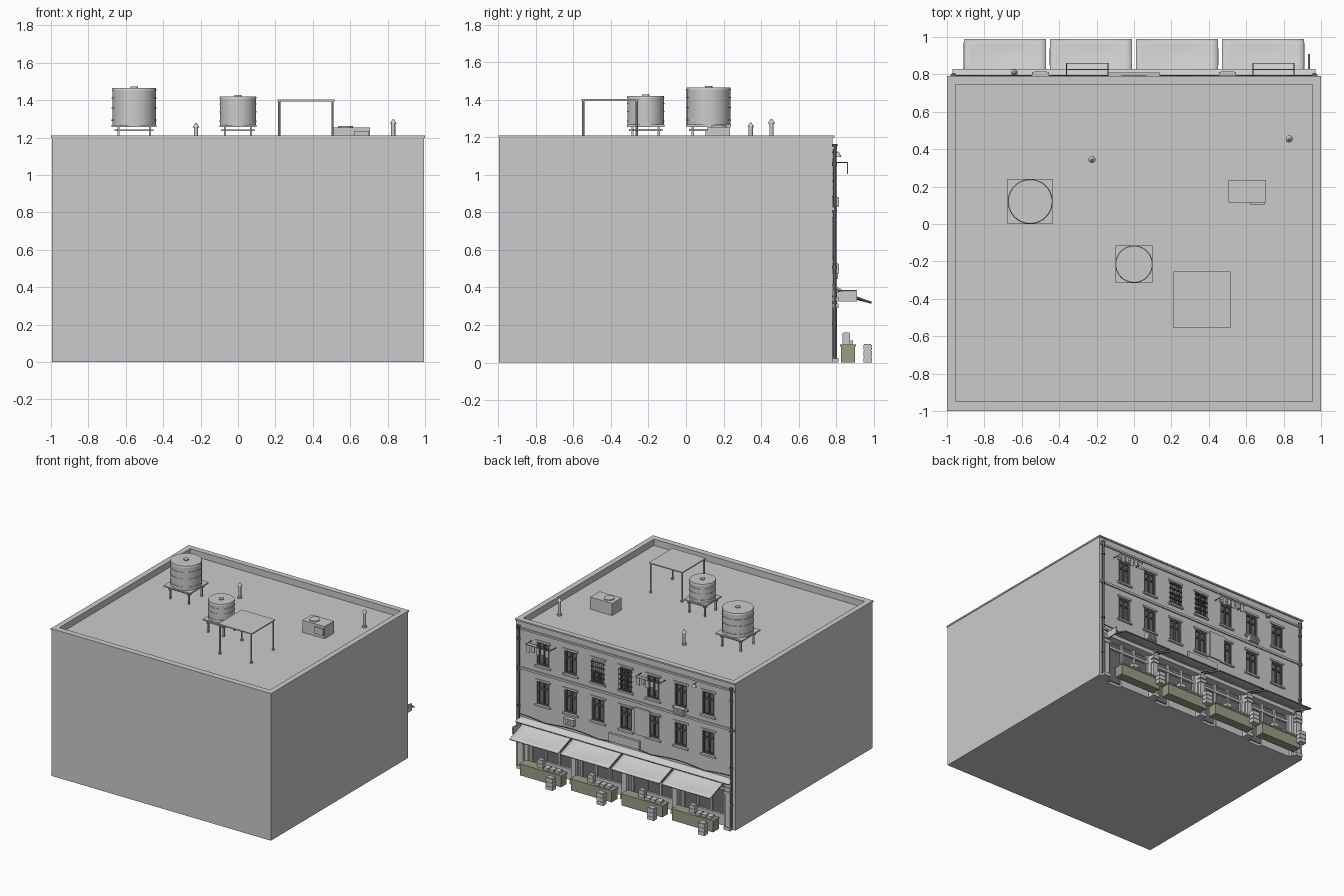
import bpy, bmesh, math
from mathutils import Matrix, Vector

if "Cube" in bpy.data.objects:
    bpy.data.objects.remove(bpy.data.objects["Cube"])

WALL = 0.78      # y of the shop facade
ROOF = 1.155     # roof deck height


class Part:
    """Collects boxes, cylinders and rods into one named mesh object."""
    def __init__(self, name):
        self.name, self.bm = name, bmesh.new()

    def box(self, x0, x1, y0, y1, z0, z1, rot=0.0):
        c = Vector(((x0 + x1) / 2, (y0 + y1) / 2, (z0 + z1) / 2))
        m = Matrix.Translation(c) @ Matrix.Rotation(rot, 4, 'X') @ Matrix.Diagonal((x1 - x0, y1 - y0, z1 - z0, 1))
        bmesh.ops.create_cube(self.bm, size=1, matrix=m)
        return self

    def cyl(self, x, y, z0, z1, r, r2=None, n=12):
        bmesh.ops.create_cone(self.bm, cap_ends=True, segments=n, radius1=r, radius2=r if r2 is None else r2,
                              depth=z1 - z0, matrix=Matrix.Translation((x, y, (z0 + z1) / 2)))
        return self

    def rod(self, a, b, r=0.003, n=6):
        a, b = Vector(a), Vector(b)
        q = (b - a).to_track_quat('Z', 'Y').to_matrix().to_4x4()
        bmesh.ops.create_cone(self.bm, cap_ends=True, segments=n, radius1=r, radius2=r,
                              depth=(b - a).length, matrix=Matrix.Translation((a + b) / 2) @ q)
        return self

    def done(self, smooth=False, mat=None):
        me = bpy.data.meshes.new(self.name)
        self.bm.to_mesh(me)
        self.bm.free()
        ob = bpy.data.objects.new(self.name, me)
        bpy.context.collection.objects.link(ob)
        if mat:
            me.materials.append(mat)
        if smooth:
            bpy.ops.object.select_all(action='DESELECT')
            ob.select_set(True)
            bpy.context.view_layer.objects.active = ob
            bpy.ops.object.shade_smooth_by_angle(angle=math.radians(40))
        return ob


def color(name, rgb):
    m = bpy.data.materials.new(name)
    m.diffuse_color = (*rgb, 1)
    m.use_nodes = True
    m.node_tree.nodes["Principled BSDF"].inputs["Base Color"].default_value = m.diffuse_color
    return m


green = color("counter_paint", (0.33, 0.34, 0.24))
dark = color("dark_metal", (0.12, 0.12, 0.12))
glass = color("dark_glass", (0.16, 0.16, 0.17))

WIN_X = [-0.75 + 0.25 * i for i in range(7)]
WIN_Z = (0.655, 0.975)
BAY_X = (-0.69, -0.23, 0.23, 0.69)
WW, WH = 0.055, 0.095   # window half sizes

# Building block with roof well, window openings and shop bays cut out
body = Part("building").box(-0.995, 0.995, -0.995, WALL, 0, 1.2).done()
cut = Part("opening_cutter").box(-0.96, 0.96, -0.955, 0.75, ROOF, 1.3)
for z in WIN_Z:
    for x in WIN_X:
        cut.box(x - WW, x + WW, WALL - 0.025, WALL + 0.1, z - WH, z + WH)
for x in BAY_X:
    cut.box(x - 0.2, x + 0.2, WALL - 0.05, WALL + 0.1, -0.1, 0.36)
cutter = cut.done()
cutter.hide_render = True
cutter.hide_viewport = True
mod = body.modifiers.new("openings", 'BOOLEAN')
mod.object, mod.operation, mod.solver = cutter, 'DIFFERENCE', 'EXACT'

# Parapet coping
cop = Part("parapet_coping")
for s in (-1, 1):
    cop.box(min(s, s * 0.955), max(s, s * 0.955), -1, 0.79, 1.198, 1.21)
cop.box(-0.955, 0.955, -1, -0.95, 1.198, 1.21).box(-0.955, 0.955, 0.745, 0.79, 1.198, 1.21).done()

# Windows: pane, frame, cross bars, sill and lintel
panes, frames, sills = Part("window_panes"), Part("window_frames"), Part("window_sills")
for z in WIN_Z:
    for x in WIN_X:
        panes.box(x - WW, x + WW, WALL - 0.024, WALL - 0.018, z - WH, z + WH)
        for s in (-1, 0, 1):
            c = x + s * (WW - 0.006)
            frames.box(c - 0.006, c + 0.006, WALL - 0.02, WALL - 0.006, z - WH, z + WH)
        for c in (z - WH + 0.006, z + 0.035, z + WH - 0.006):
            frames.box(x - WW, x + WW, WALL - 0.02, WALL - 0.007, c - 0.006, c + 0.006)
        sills.box(x - 0.07, x + 0.07, WALL - 0.01, WALL + 0.015, z - WH - 0.014, z - WH)
        sills.box(x - 0.068, x + 0.068, WALL - 0.005, WALL + 0.008, z + WH, z + WH + 0.016)
panes.done(mat=glass)
frames.done(mat=dark)
sills.done()

# Belt courses and sloped ledge above the shops
Part("belt_courses").box(-0.99, 0.99, WALL - 0.01, WALL + 0.01, 0.81, 0.828).box(
    -0.99, 0.99, WALL - 0.01, WALL + 0.01, 1.135, 1.15).done()
Part("shop_ledge").box(-0.97, 0.97, WALL - 0.01, WALL + 0.05, 0.395, 0.405, -0.5).box(
    -0.97, 0.97, WALL - 0.01, WALL + 0.022, 0.355, 0.39).done()

# Window grilles, with one roller shutter
grille = Part("window_grilles")
for x in (0.25, 0.0):
    for i in range(7):
        c = x - 0.054 + 0.018 * i
        grille.rod((c, WALL + 0.012, 0.885), (c, WALL + 0.012, 1.05), 0.002)
    for i in range(5):
        c = 0.885 + 0.041 * i
        grille.box(x - 0.06, x + 0.06, WALL, WALL + 0.014, c - 0.002, c + 0.002)
grille.done(mat=dark)
shutter = Part("window_shutter")
for i in range(7):
    shutter.box(0.195, 0.305, WALL - 0.015, WALL - 0.003, 0.97 + i * 0.014, 0.981 + i * 0.014)
shutter.done()

# Blank wall panel and blank sign
Part("wall_panel").box(-0.225, -0.085, WALL, WALL + 0.012, 0.555, 0.775).done()
Part("sign_board").box(-0.14, 0.14, WALL + 0.01, WALL + 0.03, 0.445, 0.51).done()
Part("blade_sign").box(0.93, 0.94, WALL + 0.025, 0.91, 0.325, 0.378).rod(
    (0.935, WALL, 0.383), (0.935, 0.91, 0.383)).done()

# Laundry racks with hanging cloths
rack, cloth = Part("laundry_racks"), Part("laundry_cloths")
for x in (-0.25, 0.745):
    for s in (-1, 1):
        rack.rod((x + s * 0.11, WALL, 1.065), (x + s * 0.11, 0.86, 1.065))
    for y in (0.825, 0.86):
        rack.rod((x - 0.11, y, 1.065), (x + 0.11, y, 1.065), 0.002)
    for i in range(5):
        c = x - 0.085 + 0.042 * i
        cloth.box(c - 0.015, c + 0.015, 0.858, 0.862, 1.005 + 0.012 * (i % 2), 1.065)
rack.done(mat=dark)
cloth.done()

# Wall cooling units
ac = Part("cooling_units")
for x, z in ((0.5, 0.5), (-0.5, 0.855)):
    ac.box(x - 0.045, x + 0.045, WALL, WALL + 0.032, z - 0.027, z + 0.027)
    for i in range(4):
        ac.box(x - 0.035, x + 0.035, WALL + 0.03, WALL + 0.035, z - 0.02 + i * 0.012, z - 0.015 + i * 0.012)
ac.done()

# Downpipes, cable and lamp
pipe = Part("downpipes")
for x in (-0.965, 0.965):
    pipe.cyl(x, WALL + 0.012, 0.02, 1.165, 0.009, n=10).cyl(x, WALL + 0.012, 1.13, 1.165, 0.009, 0.016, n=10)
    for z in (0.2, 0.5, 0.8, 1.05):
        pipe.cyl(x, WALL + 0.012, z, z + 0.015, 0.013, n=10)
pipe.done(True, dark)
cable = Part("cable")
for i in range(24):
    p = [(-0.96 + 0.08 * k, WALL + 0.014, 0.425 + 0.02 * abs(math.cos(k * math.pi / 6))) for k in (i, i + 1)]
    cable.rod(*p, 0.003)
cable.done(mat=dark)
Part("wall_lamp").rod((-0.64, WALL, 1.12), (-0.64, WALL + 0.03, 1.12)).cyl(
    -0.64, WALL + 0.03, 1.095, 1.12, 0.018, 0.006).done(True)

# Shop pillars with plinth and capital
pil = Part("shop_pillars")
for x in (-0.94, -0.46, 0, 0.46, 0.94):
    pil.box(x - 0.022, x + 0.022, WALL - 0.01, WALL + 0.025, 0, 0.37)
    for z in (0, 0.29, 0.325):
        pil.box(x - 0.03, x + 0.03, WALL - 0.01, WALL + 0.033, z, z + 0.025)
pil.done()

# Shopfronts: door, low wall and display window
front, pane = Part("shopfronts"), Part("shop_glass")
for x in BAY_X:
    front.box(x - 0.2, x + 0.06, WALL - 0.05, WALL - 0.025, 0, 0.09)
    front.box(x - 0.2, x + 0.2, WALL - 0.05, WALL - 0.025, 0.29, 0.31)
    for c in (-0.19, -0.065, 0.06, 0.19):
        front.box(x + c - 0.008, x + c + 0.008, WALL - 0.05, WALL - 0.027, 0, 0.36)
    pane.box(x - 0.19, x + 0.19, WALL - 0.05, WALL - 0.042, 0.02, 0.35)
front.done()
pane.done(mat=glass)

# Awnings: sloped cloth with a soft middle sag, front rail and arms
for x in BAY_X:
    me = bpy.data.meshes.new("awning")
    bm = bmesh.new()
    bmesh.ops.create_grid(bm, x_segments=12, y_segments=6, size=0.5)
    for v in bm.verts:
        u, t = v.co.x * 2, v.co.y + 0.5
        v.co = (x + u * 0.22, 0.80 + 0.19 * t,
                0.392 - 0.068 * t - 0.014 * math.sin(math.pi * t) * (1 - u * u))
    bm.to_mesh(me)
    bm.free()
    ob = bpy.data.objects.new("awning", me)
    bpy.context.collection.objects.link(ob)
    ob.modifiers.new("thickness", 'SOLIDIFY').thickness = 0.006
    me.shade_smooth()
    rails = Part("awning_rails").rod((x - 0.22, 0.985, 0.318), (x + 0.22, 0.985, 0.318), 0.004)
    for s in (-1, 1):
        rails.rod((x + s * 0.215, 0.79, 0.375), (x + s * 0.215, 0.985, 0.318), 0.004)
    rails.done(mat=dark)

# Market counters, goods and stacked crates
count, goods, crates = Part("counters"), Part("counter_goods"), Part("crates")
for x in BAY_X:
    count.box(x - 0.185, x + 0.185, 0.825, 0.9, 0, 0.085).box(x - 0.19, x + 0.19, 0.82, 0.905, 0.085, 0.097)
    for z in (0.097, 0.128):
        goods.box(x, x + 0.05, 0.835, 0.875, z, z + 0.028)
        goods.box(x + 0.004, x + 0.046, 0.839, 0.871, z, z + 0.031)
    for i in range(3):
        goods.box(x - 0.16 + 0.05 * i, x - 0.118 + 0.05 * i, 0.84, 0.89, 0.097, 0.117)
    for z in (0, 0.033, 0.066):
        c = x - 0.14
        crates.box(c - 0.03, c + 0.03, 0.945, 0.99, z, z + 0.028)
        crates.box(c - 0.026, c + 0.026, 0.949, 0.986, z, z + 0.033)
count.done(mat=green)
goods.done()
crates.done()

# Water tanks on legged platforms
for x, y, r, top in ((-0.555, 0.12, 0.12, 1.465), (0, -0.215, 0.1, 1.42)):
    tank = Part("water_tank").cyl(x, y, 1.266, top - 0.012, r * 0.97, n=40)
    tank.cyl(x, y, top - 0.012, top, r, r * 0.97, n=40).cyl(x, y, top, top + 0.008, 0.02, n=16)
    for f in (0.12, 0.45, 0.72):
        z = 1.266 + (top - 1.266) * f
        tank.cyl(x, y, z, z + 0.006, r, n=40)
    tank.done(True)
    st = Part("tank_stand").box(x - r, x + r, y - r, y + r, 1.256, 1.267)
    e = r * 0.7
    for s in (-1, 1):
        st.box(x - e - 0.02, x + e + 0.02, y + s * e - 0.004, y + s * e + 0.004, 1.234, 1.244)
        st.box(x + s * e - 0.004, x + s * e + 0.004, y - e - 0.02, y + e + 0.02, 1.234, 1.244)
        for t in (-1, 1):
            st.box(x + s * e - 0.006, x + s * e + 0.006, y + t * e - 0.006, y + t * e + 0.006, ROOF, 1.257)
    st.done()

# Roof canopy on four posts
can = Part("roof_canopy").box(0.21, 0.515, -0.557, -0.253, 1.394, 1.403)
for x in (0.22, 0.505):
    for y in (-0.547, -0.263):
        can.cyl(x, y, ROOF, 1.395, 0.006, n=8).cyl(x, y, ROOF, ROOF + 0.012, 0.01, n=8)
can.done(True)

# Roof vent pipes with conical caps
for x, y, top in ((-0.225, 0.345, 1.278), (0.83, 0.455, 1.298)):
    Part("vent_pipe").cyl(x, y, ROOF, top - 0.02, 0.011).cyl(x, y, top - 0.024, top, 0.019, 0.004).cyl(
        x, y, ROOF, ROOF + 0.012, 0.018).done(True)

# Roof machine box with fan and side grille
unit = Part("roof_machine").box(0.505, 0.705, 0.115, 0.235, ROOF, 1.255).cyl(0.575, 0.175, 1.255, 1.262, 0.04, n=20)
unit.box(0.62, 0.7, 0.105, 0.116, 1.18, 1.235).done(True)
